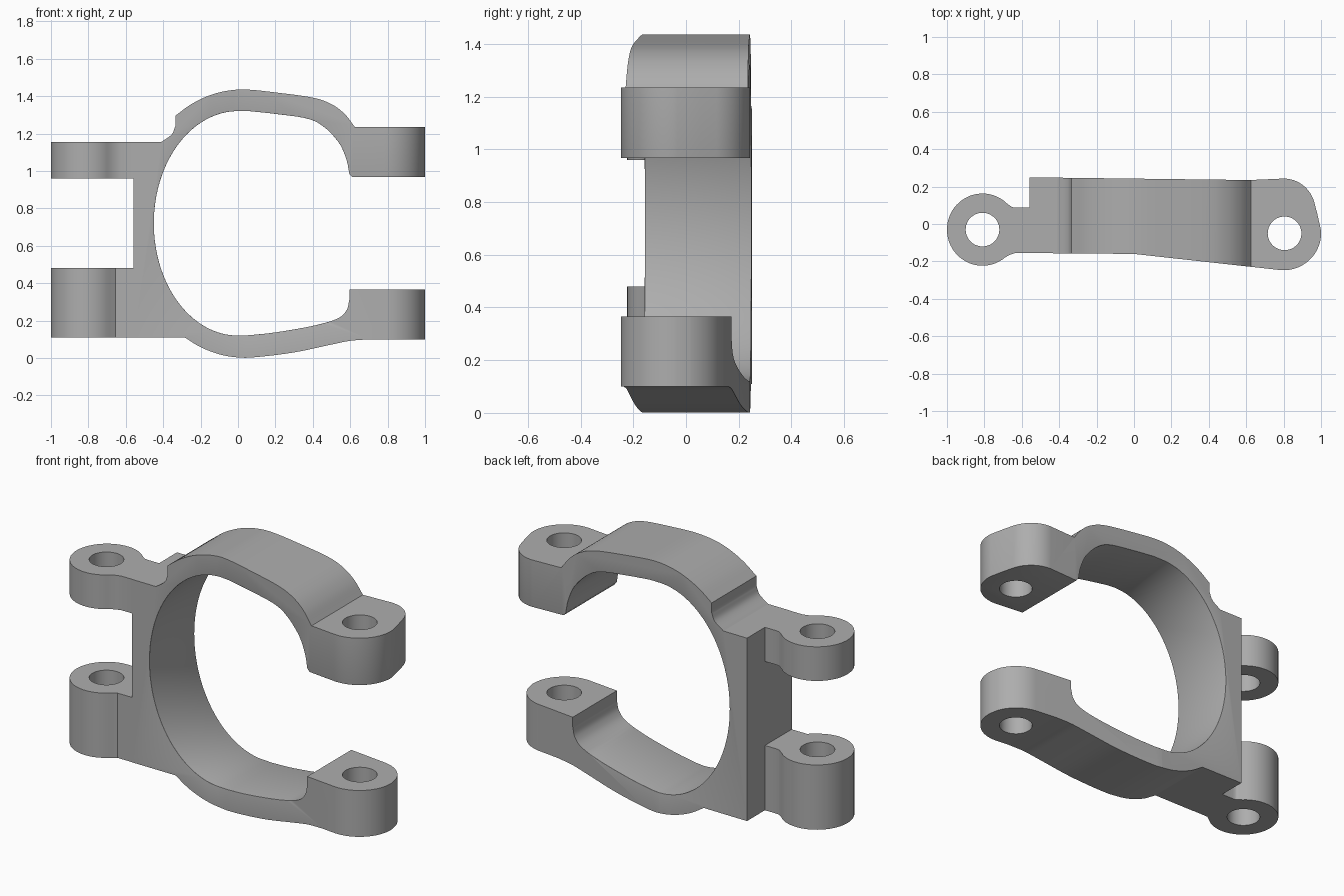
import bpy, bmesh
from math import sin, cos, radians
from mathutils import Vector

if "Cube" in bpy.data.objects:
    bpy.data.objects.remove(bpy.data.objects["Cube"])

metal = bpy.data.materials.new("grey metal")
metal.use_nodes = True
GREY = (0.42, 0.42, 0.42, 1)
metal.diffuse_color = GREY
metal.node_tree.nodes["Principled BSDF"].inputs["Base Color"].default_value = GREY


def arc(cx, cy, rx, ry, start, end, n=24):
    steps = [radians(start + (end - start) * i / n) for i in range(n + 1)]
    return [(cx + rx * cos(a), cy + ry * sin(a)) for a in steps]


def smooth(points, n=6):
    """Smooth open curve through the points."""
    p = [Vector(q) for q in points]
    p = [2 * p[0] - p[1]] + p + [2 * p[-1] - p[-2]]
    out = []
    for a, b, c, d in zip(p, p[1:], p[2:], p[3:]):
        for i in range(n):
            t = i / n
            out.append(0.5 * (2 * b + (c - a) * t + (2 * a - 5 * b + 4 * c - d) * t * t
                              + (3 * b - a - 3 * c + d) * t ** 3))
    return [tuple(q) for q in out] + [tuple(points[-1])]


def prism(name, outline, low, high, along="z"):
    """Extrude a closed outline along z (plan) or y (front profile)."""
    bm = bmesh.new()
    place = (lambda u, v, w: (u, v, w)) if along == "z" else (lambda u, v, w: (u, w, v))
    base = bm.faces.new([bm.verts.new(place(u, v, low)) for u, v in outline])
    new = bmesh.ops.extrude_face_region(bm, geom=[base])["geom"]
    bmesh.ops.translate(bm, vec=place(0, 0, high - low),
                        verts=[g for g in new if isinstance(g, bmesh.types.BMVert)])
    bmesh.ops.recalc_face_normals(bm, faces=bm.faces)
    mesh = bpy.data.meshes.new(name)
    bm.to_mesh(mesh)
    bm.free()
    mesh.materials.append(metal)
    obj = bpy.data.objects.new(name, mesh)
    bpy.context.collection.objects.link(obj)
    return obj


def combine(target, tool, operation):
    mod = target.modifiers.new("combine", "BOOLEAN")
    mod.operation, mod.solver, mod.object = operation, "EXACT", tool
    bpy.context.view_layer.objects.active = target
    bpy.ops.object.modifier_apply(modifier=mod.name)
    bpy.data.objects.remove(tool)


# Open ring with its right lugs, seen from the front
outer_bottom = smooth([(-0.285, 0.11), (-0.2, 0.058), (-0.1, 0.02), (0, 0.003), (0.1, 0.005),
                       (0.3, 0.03), (0.5, 0.072), (0.6, 0.092), (0.7, 0.1)])
inner_bottom = smooth([(0.595, 0.31), (0.58, 0.255), (0.53, 0.21), (0.4, 0.172),
                       (0.2, 0.137), (0.05, 0.121)])
inner_left = arc(0, 0.72, 0.45, 0.6, 270, 90, 64)
inner_top = smooth([(0.06, 1.32), (0.2, 1.305), (0.37, 1.28), (0.46, 1.235), (0.54, 1.15),
                    (0.58, 1.06), (0.595, 0.985)])
outer_top = smooth([(0.625, 1.235), (0.57, 1.305), (0.5, 1.357), (0.4, 1.392), (0.2, 1.42),
                    (0.05, 1.435), (-0.05, 1.43), (-0.15, 1.405), (-0.25, 1.357), (-0.335, 1.295)])
groove = smooth([(-0.335, 1.24), (-0.355, 1.195), (-0.41, 1.155)])
profile = ([(-0.56, 0.11)] + outer_bottom + [(1.1, 0.1), (1.1, 0.365), (0.595, 0.365)]
           + inner_bottom + inner_left + inner_top
           + [(0.61, 0.967), (1.1, 0.967), (1.1, 1.235)] + outer_top + groove + [(-0.56, 1.155)])
clamp = prism("clamp_bracket", profile, -0.4, 0.4, "y")

# Plan outline that tapers outward to the right lugs
plan = ([(-0.6, 0.25), (-0.6, -0.155), (0, -0.16)]
        + arc(0.8, -0.05, 0.2, 0.197, -96, 5) + [(0.98, 0.055)]
        + arc(0.8, 0.07, 0.17, 0.173, 15, 90) + [(0.62, 0.235)])
combine(clamp, prism("plan_cutter", plan, -0.2, 1.7), "INTERSECT")

# The lower lug also tapers at the back
taper = ([(0, 0.4), (0, 0.243)] + arc(0.8, -0.05, 0.2, 0.197, 83, 5)
         + [(1.1, -0.03), (1.1, 0.4)])
combine(clamp, prism("taper_cutter", taper, -0.2, 0.7), "DIFFERENCE")

# Round the inner rim of the ring and the underside of the upper lug
bm = bmesh.new()
bm.from_mesh(clamp.data)
bmesh.ops.remove_doubles(bm, verts=bm.verts, dist=0.0005)


def faces_inward(face, spot):
    n = face.normal
    return abs(n.y) < 0.3 and n.x * (0.05 - spot.x) + n.z * (0.72 - spot.z) > 0.02


rim = []
for e in bm.edges:
    mid = (e.verts[0].co + e.verts[1].co) / 2
    if len(e.link_faces) != 2 or mid.x < -0.5 or (mid.z < 0.7 and mid.x > 0.5):
        continue
    if e.calc_face_angle() > 1 and any(faces_inward(f, mid) for f in e.link_faces):
        rim.append(e)
bmesh.ops.bevel(bm, geom=rim, offset=0.014, segments=3, profile=0.5, affect="EDGES",
                clamp_overlap=True)
bm.to_mesh(clamp.data)
bm.free()

# Left lugs, each an eye on a short neck
neck_back = smooth([(-0.5, 0.088), (-0.635, 0.088), (-0.665, 0.1), (-0.69, 0.118)], 4)
eye = arc(-0.81, -0.03, 0.19, 0.193, 50, 310, 48)
for name, low, high, neck_front in (
        ("upper_left_lug", 0.96, 1.155, [(-0.66, -0.163), (-0.63, -0.154), (-0.5, -0.154)]),
        ("lower_left_lug", 0.11, 0.48, [(-0.655, -0.154), (-0.5, -0.154)])):
    lug = prism(name, neck_back + eye + neck_front, low, high)
    combine(clamp, lug, "UNION")

# Bolt holes
for x, y in ((-0.81, -0.03), (0.805, -0.05)):
    combine(clamp, prism("hole_cutter", arc(x, y, 0.09, 0.09, 0, 352.5, 47), -0.2, 1.7), "DIFFERENCE")

# Smooth shading with crisp edges
bpy.ops.object.select_all(action="DESELECT")
clamp.select_set(True)
bpy.context.view_layer.objects.active = clamp
bpy.ops.object.shade_smooth_by_angle(angle=radians(30))
